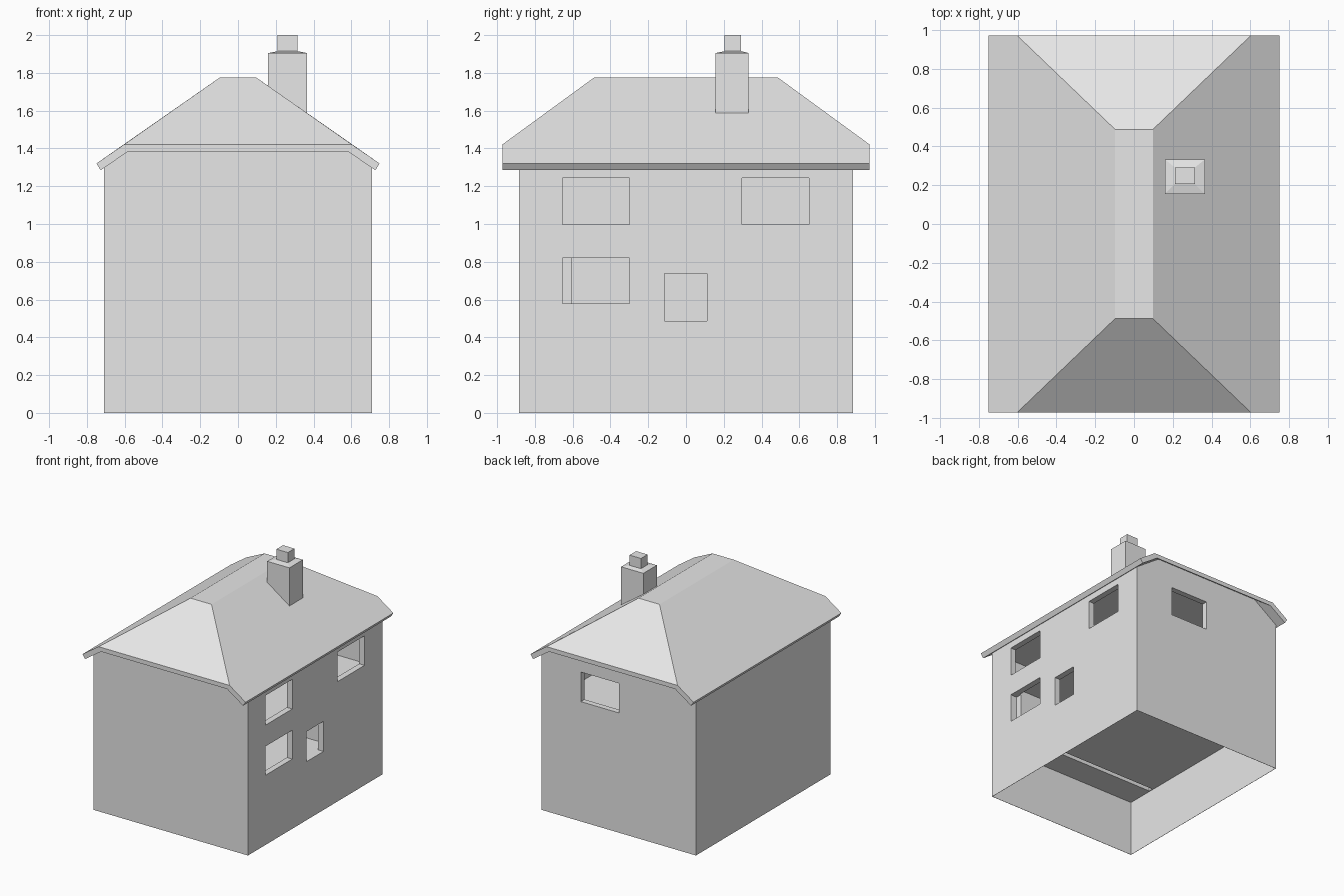
import bpy, bmesh

if "Cube" in bpy.data.objects:
    bpy.data.objects.remove(bpy.data.objects["Cube"])

grey = bpy.data.materials.new("light_grey")
grey.diffuse_color = (0.8, 0.8, 0.8, 1)
grey.use_nodes = True
grey.node_tree.nodes["Principled BSDF"].inputs["Base Color"].default_value = grey.diffuse_color


def make(name, verts, faces):
    me = bpy.data.meshes.new(name)
    bm = bmesh.new()
    vs = [bm.verts.new(v) for v in verts]
    for f in faces:
        bm.faces.new([vs[i] for i in f])
    bmesh.ops.recalc_face_normals(bm, faces=bm.faces)
    bm.to_mesh(me)
    bm.free()
    me.materials.append(grey)
    ob = bpy.data.objects.new(name, me)
    bpy.context.scene.collection.objects.link(ob)
    return ob


def loft(name, *rings):
    """Closed solid through equal-length rings of points."""
    n = len(rings[0])
    faces = [list(range(n))[::-1], [n * (len(rings) - 1) + i for i in range(n)]]
    for r in range(len(rings) - 1):
        for i in range(n):
            j = (i + 1) % n
            faces.append([r * n + i, r * n + j, (r + 1) * n + j, (r + 1) * n + i])
    return make(name, [p for ring in rings for p in ring], faces)


def rect(x0, x1, y0, y1, z):
    return [(x0, y0, z), (x1, y0, z), (x1, y1, z), (x0, y1, z)]


def box(name, x0, x1, y0, y1, z0, z1):
    return loft(name, rect(x0, x1, y0, y1, z0), rect(x0, x1, y0, y1, z1))


# House body: gable-ended block reaching into the roof thickness
profile = [(-.71, 0), (.71, 0), (.71, 1.31), (.50, 1.455), (-.50, 1.455), (-.71, 1.31)]
walls = loft("walls", *[[(x, y, z) for x, z in profile] for y in (-.883, .883)])

# Hollows: open base, rooms, hollow partition, windows
cuts = [
    (-.708, .708, -.881, .881, -.1, .472),    # open base
    (-.66, .66, -.605, .24, .484, .86),       # lower room
    (-.66, .66, -.835, .835, .91, 1.27),      # upper room
    (-.70, .64, -.65, -.612, .40, .84),       # hollow partition
    (.65, .80, -.655, -.30, .58, .82),        # side windows
    (.65, .80, -.115, .11, .487, .737),
    (.65, .80, -.655, -.30, .997, 1.243),
    (.65, .80, .297, .65, .997, 1.243),
    (.0, .35, .82, 1.0, .997, 1.243),         # back window
]
for c in cuts:
    cutter = box("cutter", *c)
    cutter.hide_render = True
    mod = walls.modifiers.new("cut", "BOOLEAN")
    mod.operation, mod.solver, mod.object = "DIFFERENCE", "EXACT", cutter
    bpy.context.view_layer.objects.active = walls
    bpy.ops.object.modifier_apply(modifier=mod.name)
    bpy.data.objects.remove(cutter)


# Half-hipped roof shell: outer skin, underside and rim
def skin(ex, ez, hx, hz, rx, ry, rz):
    pts = []
    for s in (-1, 1):
        y = s * .972
        pts += [(-ex, y, ez), (-hx, y, hz), (hx, y, hz), (ex, y, ez),
                (-rx, s * ry, rz), (rx, s * ry, rz)]
    return pts


verts = skin(.75, 1.32, .603, 1.421, .097, .487, 1.775) + \
    skin(.727, 1.285, .58, 1.385, .085, .475, 1.73)
faces = []
for k in (0, 12):
    faces += [[k + i for i in f] for f in (
        (0, 1, 4, 10, 7, 6), (3, 2, 5, 11, 8, 9),
        (1, 2, 5, 4), (7, 8, 11, 10), (4, 5, 11, 10))]
for a, b in ((0, 1), (1, 2), (2, 3), (3, 9), (9, 8), (8, 7), (7, 6), (6, 0)):
    faces.append([a, b, b + 12, a + 12])
make("roof", verts, faces)

# Chimney with sloped cap and pot
loft("chimney", rect(.16, .365, .155, .332, 1.565), rect(.16, .365, .155, .332, 1.905),
     rect(.21, .315, .205, .292, 1.915))
box("chimney_pot", .21, .315, .205, .292, 1.91, 2.0)
